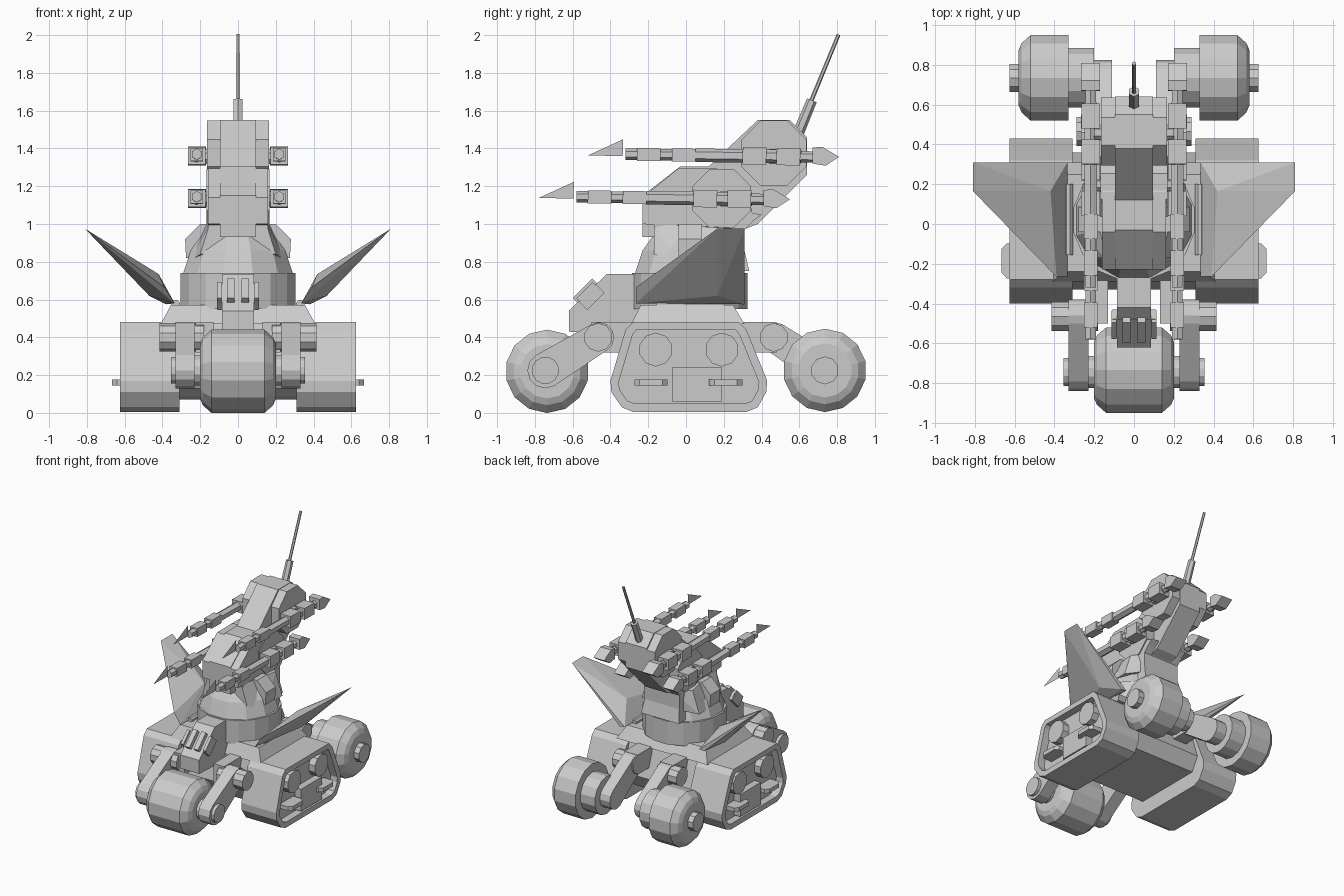
import bpy, bmesh, math
from mathutils import Vector, Matrix

if "Cube" in bpy.data.objects:
    bpy.data.objects.remove(bpy.data.objects["Cube"])


def finish(name, bm):
    bmesh.ops.recalc_face_normals(bm, faces=bm.faces)
    me = bpy.data.meshes.new(name)
    bm.to_mesh(me)
    bm.free()
    ob = bpy.data.objects.new(name, me)
    bpy.context.collection.objects.link(ob)
    return ob


def prism(name, pts, x0, x1, inset=None):
    """Extrude a (y, z) profile along x; optionally recess the x1 face."""
    bm = bmesh.new()
    f = bm.faces.new([bm.verts.new((x0, y, z)) for y, z in pts])
    r = bmesh.ops.extrude_face_region(bm, geom=[f])
    vs = [g for g in r['geom'] if isinstance(g, bmesh.types.BMVert)]
    bmesh.ops.translate(bm, verts=vs, vec=(x1 - x0, 0, 0))
    bmesh.ops.recalc_face_normals(bm, faces=bm.faces)
    if inset:
        cap = [g for g in r['geom'] if isinstance(g, bmesh.types.BMFace)][0]
        bmesh.ops.inset_region(bm, faces=[cap], thickness=inset[0])
        r = bmesh.ops.extrude_face_region(bm, geom=[cap])
        vs = [g for g in r['geom'] if isinstance(g, bmesh.types.BMVert)]
        bmesh.ops.translate(bm, verts=vs, vec=(math.copysign(inset[1], x0 - x1), 0, 0))
        if cap.is_valid:
            bmesh.ops.delete(bm, geom=[cap], context='FACES_ONLY')
    return finish(name, bm)


def hull(name, pts):
    bm = bmesh.new()
    for p in pts:
        bm.verts.new(p)
    r = bmesh.ops.convex_hull(bm, input=bm.verts)
    junk = [g for g in r['geom_interior'] if isinstance(g, bmesh.types.BMVert)]
    bmesh.ops.delete(bm, geom=junk, context='VERTS')
    bmesh.ops.dissolve_limit(bm, angle_limit=0.02, verts=bm.verts, edges=bm.edges)
    return finish(name, bm)


def box(name, x0, x1, y0, y1, z0, z1):
    return hull(name, [(x, y, z) for x in (x0, x1) for y in (y0, y1) for z in (z0, z1)])


def lathe(name, prof, loc, axis, n=12):
    """Solid of (distance along axis, radius) rings."""
    M = Matrix.Translation(loc) @ Vector(axis).to_track_quat('Z', 'Y').to_matrix().to_4x4()
    bm = bmesh.new()
    k = 1 / math.cos(math.pi / n)
    rings = [[bm.verts.new(M @ Vector((r * k * math.cos((i + .5) * math.tau / n),
                                       r * k * math.sin((i + .5) * math.tau / n), t)))
              for i in range(n)] for t, r in prof]
    for a, b in zip(rings, rings[1:]):
        for i in range(n):
            bm.faces.new((a[i], a[(i + 1) % n], b[(i + 1) % n], b[i]))
    bm.faces.new(rings[0])
    bm.faces.new(rings[-1])
    return finish(name, bm)


def arm(name, a, ra, b, rb, x0, x1):
    """Flat bar with rounded ends in the yz plane."""
    return hull(name, [(x, c[0] + r * math.cos(i * math.tau / 12), c[1] + r * math.sin(i * math.tau / 12))
                       for x in (x0, x1) for c, r in ((a, ra), (b, rb)) for i in range(12)])


X = (1, 0, 0)

# Centre hull and deck
prism('hull', [(-.27, .48), (.28, .48), (.36, .24), (.3, .13), (-.27, .13), (-.33, .24)], -.33, .33)
hull('deck', [(s * x, y, z) for s in (-1, 1) for x, y0, y1, z in ((.41, -.29, .31, .47), (.355, -.24, .25, .57))
              for y in (y0, y1)])

# Turret ring and sloped collar
lathe('turret_ring', [(.55, .305), (.74, .305)], (0, .02, 0), (0, 0, 1), 16)
lathe('turret_collar', [(.74, .29), (.86, .25), (.93, .2)], (0, .02, 0), (0, 0, 1), 12)
prism('turret_neck', [(-.17, .84), (-.17, 1.0), (.1, 1.1), (.4, 1.05), (.31, .98), (.31, .74)], -.16, .16)
hull('turret_rear_guard', [(s * x, y, z) for s in (-1, 1) for x, y, z in
                           ((.17, .2, .75), (.17, .335, .75), (.15, .3, .9), (.15, .2, .9))])

# Raised tail: narrow core, lower shell and octagonal pivots
prism('tail_core', [(-.23, .93), (-.23, 1.15), (-.03, 1.305), (.12, 1.305), (.38, 1.55), (.55, 1.55),
                    (.64, 1.46), (.64, 1.26), (.38, 1.0), (.2, .93)], -.095, .095)
prism('tail_lower_shell', [(-.23, 1.0), (-.23, 1.14), (-.04, 1.295), (.16, 1.295), (.32, 1.2),
                           (.36, 1.02), (.3, .96)], -.16, .16)
lathe('upper_pivot', [(-.165, .172), (.165, .172)], (0, .465, 1.375), X, 8)
lathe('lower_pivot', [(-.168, .155), (.168, .155)], (0, .19, 1.135), X, 8)

# Antenna
lathe('antenna_base', [(0, .026), (.2, .024)], (0, .59, 1.47), (0, .38, .92), 6)
lathe('antenna_rod', [(0, .01), (.4, .009)], (0, .655, 1.633), (0, .38, .92), 6)

# Front cab and lamp cluster on its slope
prism('cab', [(-.62, .43), (-.62, .54), (-.42, .735), (-.27, .735), (-.2, .6), (-.2, .42), (-.4, .42)],
      -.085, .085)
M = Matrix.Translation((0, -.512, .625)) @ Matrix.Rotation(math.radians(45), 4, 'X')
lamps = [box('lamp_back', -.108, .108, -.065, .065, -.05, .015)]
for s in (-1, 1):
    lamps += [box('lamp_side', s * .088, s * .112, -.06, .06, -.05, .035),
              box('lamp_bar', s * .018, s * .058, -.073, .073, -.05, .05)]
for ob in lamps:
    ob.data.transform(M)

# Front wheel: barrel shaped
lathe('front_wheel', [(-.202, .14), (-.186, .175), (-.14, .215), (.14, .215), (.186, .175), (.202, .14)],
      (0, -.735, .22), X, 14)

TRACK = [(-.28, .48), (.28, .48), (.32, .44), (.43, .17), (.425, .11), (.38, .03), (.32, 0.005),
         (-.28, 0.005), (-.34, .03), (-.395, .11), (-.4, .17), (-.32, .44)]

for s in (-1, 1):
    # Tracks with recessed outer face, rollers and bars
    prism('track', TRACK, s * .31, s * .625, (.045, .06))
    for y in (-.16, .19):
        lathe('track_roller', [(.5, .085), (.62, .085)], (0, y, .335), (s, 0, 0), 10)
    box('track_plate', s * .5, s * .622, -.075, .19, .06, .24)
    for y in (-.185, .21):
        hull('track_bar', [(s * x, y + d * h, z) for x, h in ((.55, .088), (.64, .088), (.667, .06))
                           for d in (-1, 1) for z in (.145, .178)])

    # Front wheel suspension
    lathe('front_hub', [(.19, .08), (.24, .08), (.24, .07), (.355, .07)], (0, -.745, .225), (s, 0, 0), 12)
    arm('front_arm', (-.745, .225), .095, (-.46, .40), .08, s * .23, s * .33)
    lathe('front_arm_pivot', [(.18, .072), (.415, .072)], (0, -.465, .4), (s, 0, 0), 10)
    box('front_arm_mount', s * .13, s * .225, -.5, -.2, .32, .48)

    # Rear wheels (rounded outside only) and suspension
    lathe('rear_wheel', [(.33, .215), (.52, .215), (.565, .175), (.58, .14)], (0, .735, .225), (s, 0, 0), 14)
    lathe('rear_hub', [(.2, .15), (.34, .15)], (0, .735, .225), (s, 0, 0), 14)
    lathe('rear_axle', [(.5, .07), (.625, .07)], (0, .735, .225), (s, 0, 0), 10)
    arm('rear_arm', (.735, .225), .09, (.47, .40), .08, s * .11, s * .21)
    lathe('rear_arm_pivot', [(.1, .072), (.29, .072)], (0, .465, .4), (s, 0, 0), 10)
    box('rear_arm_mount', s * .1, s * .22, .2, .48, .32, .48)

    # Side fins, hinge rods and shoulder blocks
    hull('side_fin', [(s * x, y, z) for x, y, z in
                      ((.335, -.265, .58), (.335, .31, .58), (.81, .31, .975), (.81, .165, .975),
                       (.39, -.265, .665), (.47, .165, .62), (.42, .165, .735), (.38, .31, .575))])
    lathe('fin_hinge', [(-.155, .022), (.2, .022)], (s * .33, 0, .575), (0, 1, 0), 8)
    hull('shoulder', [(s * x, y, z) for y in (-.04, .085) for x, z in
                      ((.12, .82), (.275, .82), (.28, .92), (.2, 1.0), (.12, 1.0))])
    hull('shoulder_armour', [(s * x, y, z) for x, y, z in
                             ((.1, -.17, .84), (.2, -.17, .84), (.15, -.17, 1.0), (.1, -.17, 1.0),
                              (.1, .3, .84), (.26, .2, .8), (.2, .2, .98), (.1, .3, .98), (.26, -.04, .8))])

    # Four launch tubes, slightly nose-up
    for py, pz in ((.46, 1.358), (.2, 1.133)):
        parts = [lathe('tube_rod', [(-.78, .026), (-.41, .026), (-.41, .031), (.15, .031), (.15, .026), (.24, .026)],
                       (0, 0, 0), (0, 1, 0), 6)]
        for y0, h in ((-.72, .034), (-.535, .034), (-.16, .046), (.02, .046)):
            parts.append(box('tube_collar', -h, h, y0, y0 + .125, -h, h))
        parts.append(prism('tube_tail', [(.21, -.035), (.21, .05), (.26, .055), (.35, .003), (.28, -.045)],
                           -.048, .048))
        bm = bmesh.new()
        bm.faces.new([bm.verts.new(p) for p in ((0, -.98, -.01), (0, -.795, -.01), (0, -.795, .078))])
        parts.append(finish('tube_tip', bm))
        T = Matrix.Translation((s * .218, py, pz)) @ Matrix.Rotation(-.015, 4, 'X')
        for ob in parts:
            ob.data.transform(T)
        lathe('tube_mount', [(.12, .04), (.2, .04)], (0, py, pz), (s, 0, 0), 8)
